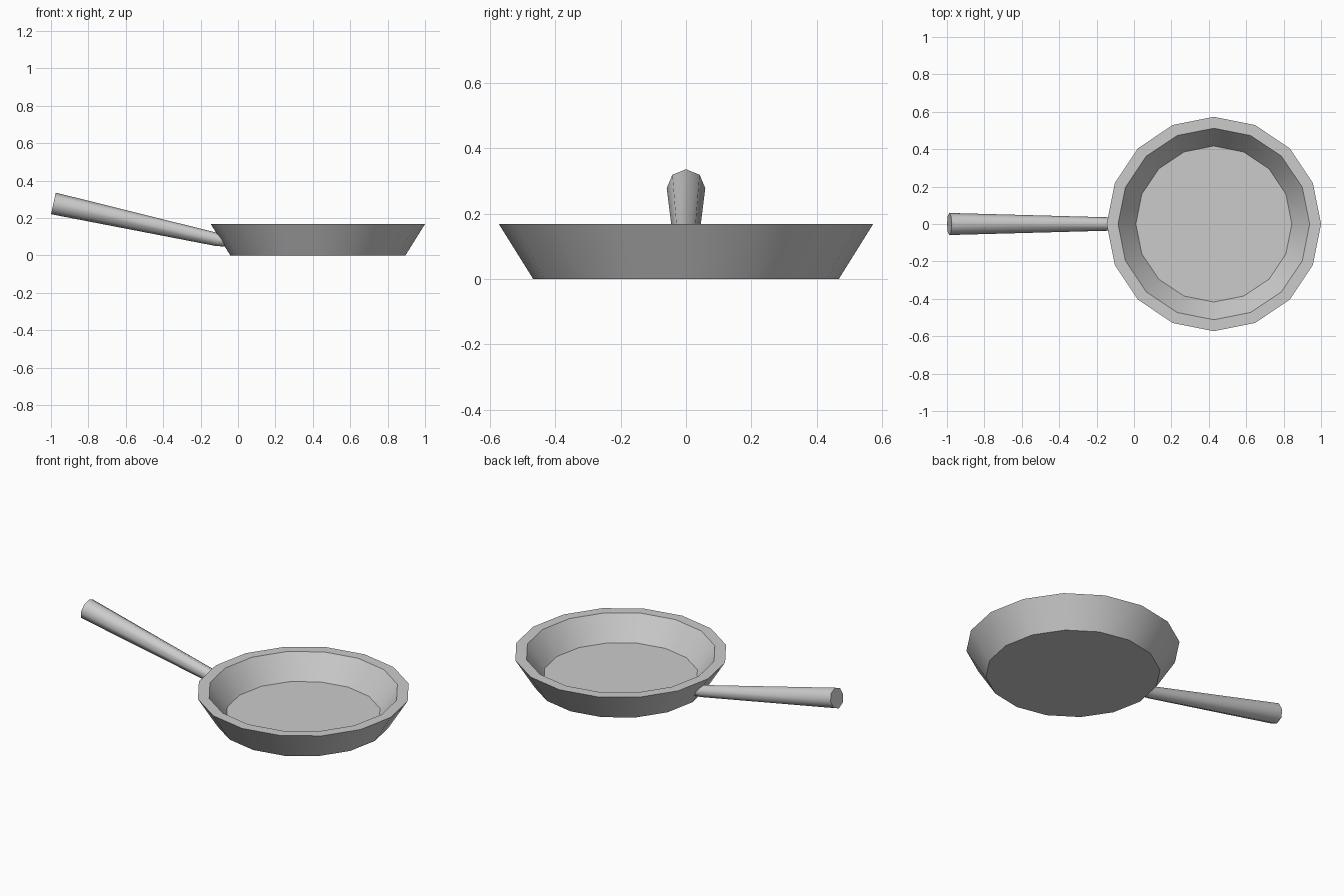
import bpy, bmesh, math
from mathutils import Vector

if "Cube" in bpy.data.objects:
    bpy.data.objects.remove(bpy.data.objects["Cube"])


def loft(name, rings):
    """Join equal-sized rings of points into a closed, capped tube."""
    bm = bmesh.new()
    loops = [[bm.verts.new(p) for p in ring] for ring in rings]
    n = len(loops[0])
    for a, b in zip(loops, loops[1:]):
        for i in range(n):
            j = (i + 1) % n
            bm.faces.new((a[i], a[j], b[j], b[i]))
    bm.faces.new(loops[0])
    bm.faces.new(loops[-1])
    bmesh.ops.recalc_face_normals(bm, faces=bm.faces)
    mesh = bpy.data.meshes.new(name)
    bm.to_mesh(mesh)
    bm.free()
    obj = bpy.data.objects.new(name, mesh)
    bpy.context.collection.objects.link(obj)
    bpy.ops.object.select_all(action='DESELECT')
    obj.select_set(True)
    bpy.context.view_layer.objects.active = obj
    bpy.ops.object.shade_smooth_by_angle(angle=math.radians(50))
    return obj


def ring(centre, u, v, radius, sides):
    """Circle of points around centre in the plane of u and v."""
    return [centre + radius * (u * math.cos(t) + v * math.sin(t))
            for t in (2 * math.pi * i / sides for i in range(sides))]


X, Y, Z = Vector((1, 0, 0)), Vector((0, 1, 0)), Vector((0, 0, 1))

# Pan body: outside wall, flat rim, inside wall, floor
profile = [(0.468, 0), (0.573, 0.168), (0.512, 0.168), (0.417, 0.034)]
loft("pan_body", [ring(Vector((0.427, 0, z)), X, Y, r, 16) for r, z in profile])

# Handle: tapered eight-sided bar, levelling off where it enters the wall
end, joint = Vector((-0.987, 0, 0.278)), Vector((-0.108, 0, 0.084))
axis = (joint - end).normalized()
up = Y.cross(axis) * -1
loft("handle", [ring(end, Y, up, 0.059, 8),
                ring(joint, Y, up, 0.035, 8),
                ring(Vector((-0.05, 0, 0.081)), Y, Z, 0.034, 8)])
